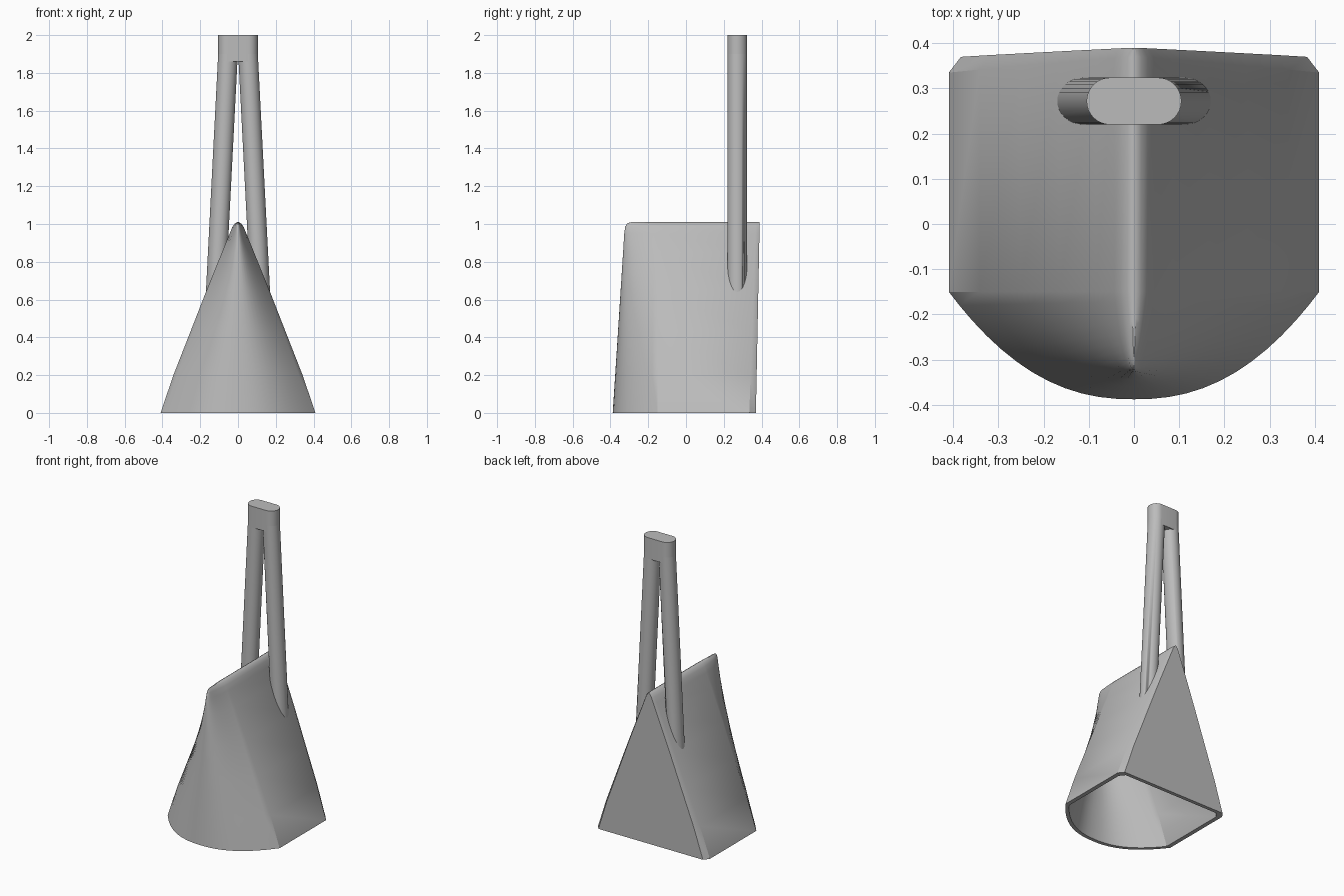
import bpy, bmesh
from math import cos, sin, pi

cube = bpy.data.objects.get("Cube")
if cube:
    bpy.data.objects.remove(cube)

grey = bpy.data.materials.new("plain grey")
grey.use_nodes = True
colour = (0.5, 0.5, 0.5, 1)
grey.diffuse_color = colour
grey.node_tree.nodes["Principled BSDF"].inputs["Base Color"].default_value = colour


def loft(name, rings):
    """Skin a stack of equal closed rings and cap both ends."""
    bm = bmesh.new()
    rows = [[bm.verts.new(p) for p in ring] for ring in rings]
    n = len(rows[0])
    for a, b in zip(rows, rows[1:]):
        for i in range(n):
            j = (i + 1) % n
            bm.faces.new((a[i], a[j], b[j], b[i]))
    bm.faces.new(rows[0])
    bm.faces.new(rows[-1])
    bmesh.ops.recalc_face_normals(bm, faces=bm.faces)
    mesh = bpy.data.meshes.new(name)
    bm.to_mesh(mesh)
    bm.free()
    mesh.materials.append(grey)
    obj = bpy.data.objects.new(name, mesh)
    bpy.context.collection.objects.link(obj)
    bpy.ops.object.select_all(action='DESELECT')
    obj.select_set(True)
    bpy.context.view_layer.objects.active = obj
    bpy.ops.object.shade_smooth_by_angle(angle=0.6)
    return obj


# Bell cross-section: flat back, chamfered back corners, straight sides, round nose
SHOULDER = -0.15
NOSE_STEPS = 12


def section(z, w, front, wall=0.0):
    t = z / 1.01
    w = w - wall * 1.15
    back = 0.37 + 0.02 * t - wall
    side = 0.335 + 0.035 * t - wall
    chamfer = min(0.027 - 0.017 * t, w * 0.4)
    half = [(w - chamfer, back), (w, side)]
    depth = SHOULDER - front - wall
    for i in range(NOSE_STEPS):
        # superellipse arc, entered at an angle to leave a soft shoulder
        u = 1 - (i / NOSE_STEPS) ** 1.15
        half.append((w * u, SHOULDER - depth * (1 - u ** 2.3)))
    points = half + [(0, front + wall)] + [(-x, y) for x, y in reversed(half)]
    return [(x, y, z) for x, y in points]


# height, half width, nose position
LEVELS = [(0, .41, -.388), (.2, .342, -.375), (.43, .252, -.36),
          (.65, .166, -.346), (.85, .085, -.333), (.95, .044, -.327),
          (.985, .03, -.322), (1.003, .016, -.312), (1.01, .004, -.29)]
WALL = 0.024
outer = [section(*level) for level in LEVELS]
inner = [section(*level, wall=WALL) for level in LEVELS[:6]]
loft("bell_shell", inner[::-1] + outer)

# Cavity cutter keeps the handle legs out of the hollow
cavity = loft("cavity_cutter", inner)

# Handle: two leaning round legs joined by a flat-topped block
HANDLE_Y, RADIUS = 0.272, 0.052


def circle(cx, z, n=32):
    return [(cx + RADIUS * cos(2 * pi * i / n),
             HANDLE_Y + RADIUS * sin(2 * pi * i / n), z) for i in range(n)]


def stadium(z, n=16):
    ring = []
    for k, cx in enumerate((0.053, -0.053)):
        for i in range(n + 1):
            a = -pi / 2 + pi * k + pi * i / n
            ring.append((cx + RADIUS * cos(a), HANDLE_Y + RADIUS * sin(a), z))
    return ring


for name, s in (("left_handle_leg", 1), ("right_handle_leg", -1)):
    leg = loft(name, [circle(s * 0.121, 0.58), circle(s * 0.053, 1.9)])
    cut = leg.modifiers.new("cavity", 'BOOLEAN')
    cut.operation = 'DIFFERENCE'
    cut.solver = 'EXACT'
    cut.object = cavity
    bpy.ops.object.modifier_apply(modifier=cut.name)

loft("handle_top", [stadium(1.86), stadium(2.0)])
bpy.data.objects.remove(cavity)
